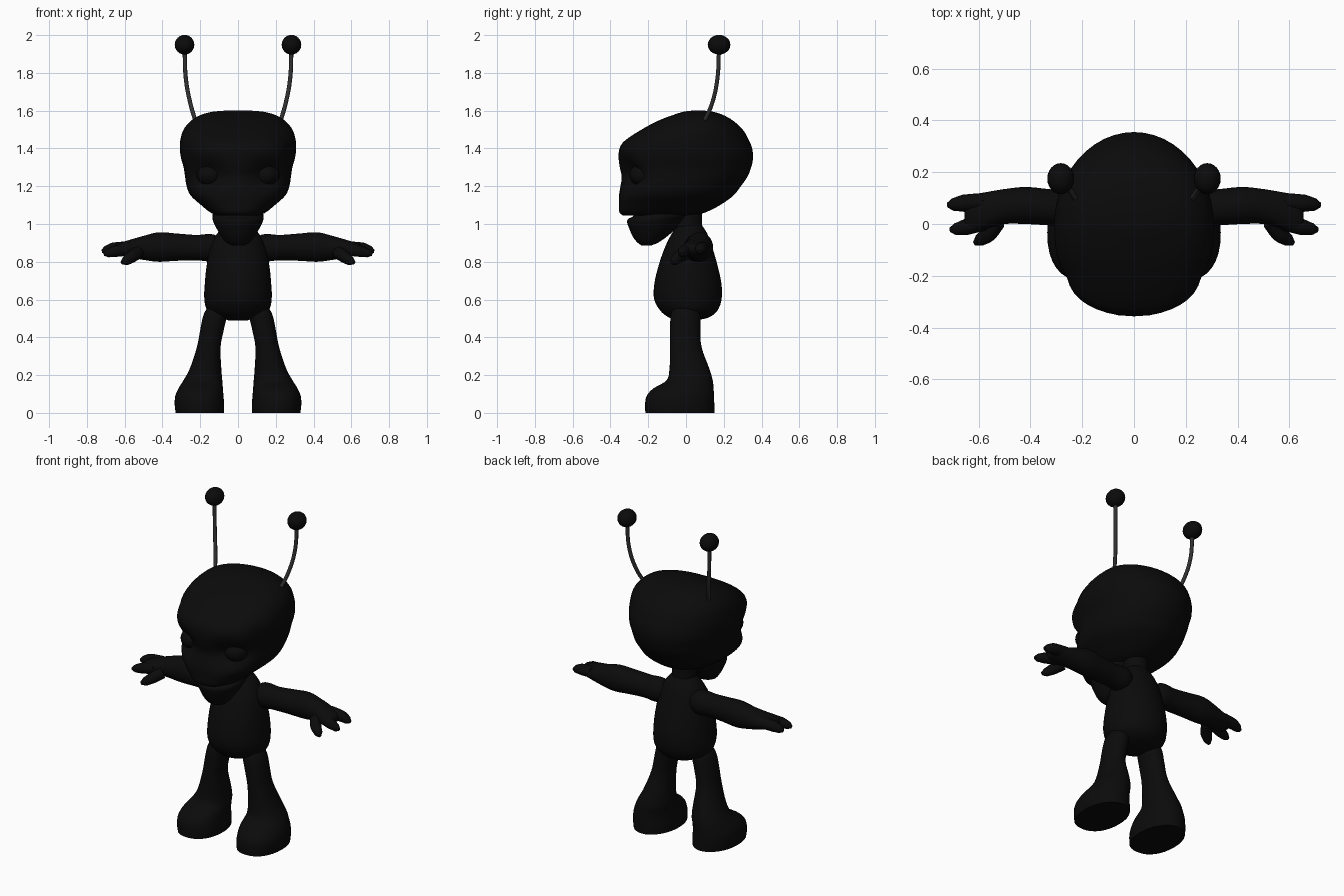
import bpy, math
from mathutils import Vector

if "Cube" in bpy.data.objects:
    bpy.data.objects.remove(bpy.data.objects["Cube"])


def material(name, v):
    m = bpy.data.materials.new(name)
    m.diffuse_color = (v, v, v, 1)
    m.use_nodes = True
    m.node_tree.nodes["Principled BSDF"].inputs["Base Color"].default_value = m.diffuse_color
    return m


BLACK = material("matte black", 0.0032)
GREY = material("dark grey", 0.03)


def finish(ob, mat, mirror=False):
    ob.data.materials.append(mat)
    bpy.ops.object.select_all(action='DESELECT')
    ob.select_set(True)
    bpy.context.view_layer.objects.active = ob
    if mirror:
        ob.modifiers.new("mirror", 'MIRROR').use_mirror_merge = False
    bpy.ops.object.shade_smooth_by_angle(angle=math.radians(50))
    return ob


def spline(keys, steps):
    """Smooth rows through the key rows."""
    rows = []
    for i in range(len(keys) - 1):
        a, b = keys[max(i - 1, 0)], keys[i]
        c, d = keys[i + 1], keys[min(i + 2, len(keys) - 1)]
        h = c[0] - b[0]
        for s in range(steps):
            t = s / steps
            row = [b[0] + h * t]
            for k in range(1, len(b)):
                m0 = (c[k] - a[k]) / (c[0] - a[0]) * h
                m1 = (d[k] - b[k]) / (d[0] - b[0]) * h
                row.append((2*t**3 - 3*t**2 + 1) * b[k] + (t**3 - 2*t**2 + t) * m0
                           + (3*t**2 - 2*t**3) * c[k] + (t**3 - t**2) * m1)
            rows.append(row)
    return rows + [list(keys[-1])]


def loft(name, keys, axis='z', n_front=2.0, segs=32, steps=4, shape=None, mirror=False):
    """Skin rings: key = (position on axis, min u, max u, min y, max y)."""
    rows = spline(keys, steps)
    verts, faces = [], []
    for p, u0, u1, y0, y1 in rows:
        for j in range(segs):
            a = 2 * math.pi * j / segs
            c, s = math.cos(a), math.sin(a)
            e = 2 / (n_front if s < 0 else 2.0)
            u = (u0 + u1) / 2 + (u1 - u0) / 2 * math.copysign(abs(c) ** e, c)
            y = (y0 + y1) / 2 + (y1 - y0) / 2 * math.copysign(abs(s) ** e, s)
            v = Vector((u, y, p)) if axis == 'z' else Vector((p, y, u))
            verts.append(shape(v) if shape else v)
    for i in range(len(rows) - 1):
        for j in range(segs):
            k = (j + 1) % segs
            f = (i*segs + j, i*segs + k, (i+1)*segs + k, (i+1)*segs + j)
            faces.append(f if axis == 'z' else f[::-1])
    low, high = list(range(segs)), list(range((len(rows)-1)*segs, len(rows)*segs))
    faces += [low[::-1], high] if axis == 'z' else [low, high[::-1]]
    me = bpy.data.meshes.new(name)
    me.from_pydata(verts, [], faces)
    ob = bpy.data.objects.new(name, me)
    bpy.context.collection.objects.link(ob)
    return finish(ob, BLACK, mirror)


def ball(name, loc, size, mirror=True, segs=24):
    bpy.ops.mesh.primitive_uv_sphere_add(segments=segs, ring_count=segs // 2, radius=1)
    ob = bpy.context.object
    ob.name = name
    for v in ob.data.vertices:
        v.co = Vector([v.co[i] * size[i] + loc[i] for i in range(3)])
    return finish(ob, BLACK, mirror)


def tube(name, pts, mat):
    """Mirrored tapered tube: point = (x, y, z, radius)."""
    cu = bpy.data.curves.new(name, 'CURVE')
    cu.dimensions = '3D'
    cu.bevel_depth = 1
    cu.bevel_resolution = 3
    cu.use_fill_caps = True
    cu.resolution_u = 6
    sp = cu.splines.new('BEZIER')
    sp.bezier_points.add(len(pts) - 1)
    for b, p in zip(sp.bezier_points, pts):
        b.co, b.radius = p[:3], p[3]
        b.handle_left_type = b.handle_right_type = 'AUTO'
    ob = bpy.data.objects.new(name, cu)
    bpy.context.collection.objects.link(ob)
    bpy.ops.object.select_all(action='DESELECT')
    ob.select_set(True)
    bpy.context.view_layer.objects.active = ob
    bpy.ops.object.convert(target='MESH')
    return finish(bpy.context.object, mat, True)


def sculpt_face(v):
    """Press eye sockets, a nose bridge and temples into the skull."""
    def bump(cx, cz, rx, rz):
        return math.exp(-((abs(v.x) - cx) / rx) ** 2 - ((v.z - cz) / rz) ** 2)
    if v.y < -0.1:
        w = min(1, (-0.1 - v.y) / 0.12)
        v.y += w * 0.06 * bump(0.15, 1.26, 0.08, 0.075)
    t = math.exp(-((v.y + 0.2) / 0.05) ** 2 - ((v.z - 1.38) / 0.13) ** 2)
    v.x *= 1 - 0.05 * t
    return v


# head
head_keys = [(z, -w, w, a, b) for z, w, a, b in [
    (1.045, 0.11, -0.335, 0.04), (1.06, 0.145, -0.352, 0.10), (1.10, 0.195, -0.355, 0.18),
    (1.15, 0.25, -0.355, 0.25), (1.20, 0.272, -0.348, 0.29), (1.25, 0.28, -0.342, 0.325),
    (1.30, 0.288, -0.352, 0.345), (1.35, 0.302, -0.357, 0.355), (1.40, 0.308, -0.352, 0.35),
    (1.44, 0.306, -0.325, 0.335), (1.50, 0.288, -0.235, 0.30), (1.55, 0.245, -0.14, 0.245),
    (1.58, 0.19, -0.06, 0.19), (1.595, 0.13, -0.01, 0.14), (1.60, 0.07, 0.03, 0.10)]]
loft("head", head_keys, n_front=2.5, segs=48, shape=sculpt_face)

# lower jaw
jaw_keys = [(z, -w, w, a, b) for z, w, a, b in [
    (0.886, 0.03, -0.235, -0.185), (0.90, 0.06, -0.255, -0.15), (0.93, 0.085, -0.28, -0.105),
    (0.97, 0.11, -0.298, -0.06), (1.01, 0.13, -0.312, -0.02), (1.028, 0.135, -0.305, 0.0),
    (1.04, 0.135, -0.28, 0.01), (1.08, 0.13, -0.27, 0.02)]]
loft("lower_jaw", jaw_keys)

# eyes
ball("eyes", (0.15, -0.225, 1.26), (0.07, 0.075, 0.062))

# neck and torso
loft("neck", [(0.96, -0.07, 0.07, -0.055, 0.085), (1.14, -0.07, 0.07, -0.055, 0.085)])
torso_keys = [(z, -w, w, a, b) for z, w, a, b in [
    (0.49, 0.05, -0.04, 0.06), (0.505, 0.105, -0.09, 0.12), (0.54, 0.16, -0.135, 0.165),
    (0.60, 0.178, -0.168, 0.188), (0.68, 0.176, -0.168, 0.188), (0.78, 0.166, -0.145, 0.167),
    (0.88, 0.145, -0.11, 0.138), (0.95, 0.11, -0.075, 0.112), (1.0, 0.065, -0.04, 0.08)]]
loft("torso", torso_keys, segs=36)

# legs with boot-like feet
leg_keys = [(0.0, 0.075, 0.33, -0.215, 0.15), (0.04, 0.073, 0.335, -0.217, 0.15),
            (0.09, 0.077, 0.332, -0.208, 0.148), (0.13, 0.08, 0.315, -0.172, 0.146),
            (0.17, 0.083, 0.29, -0.105, 0.142), (0.23, 0.088, 0.257, -0.088, 0.125),
            (0.35, 0.092, 0.217, -0.084, 0.082), (0.45, 0.073, 0.198, -0.084, 0.076),
            (0.52, 0.058, 0.182, -0.08, 0.075), (0.57, 0.065, 0.155, -0.06, 0.06)]
loft("legs", leg_keys, n_front=2.3, mirror=True)

# arms with palms
arm_keys = [(0.08, 0.85, 0.91, 0.03, 0.09), (0.13, 0.805, 0.945, -0.01, 0.125),
            (0.22, 0.808, 0.942, -0.01, 0.125), (0.33, 0.805, 0.95, -0.005, 0.135),
            (0.42, 0.80, 0.956, 0.0, 0.143), (0.50, 0.81, 0.937, 0.0, 0.135),
            (0.56, 0.82, 0.92, -0.015, 0.125), (0.61, 0.83, 0.905, -0.03, 0.115),
            (0.645, 0.845, 0.892, -0.02, 0.10), (0.655, 0.858, 0.88, 0.0, 0.08)]
loft("arms", arm_keys, axis='x', mirror=True)

# fingers and thumbs
tube("outer_fingers", [(0.58, 0.085, 0.875, 0.035), (0.66, 0.08, 0.87, 0.033),
                       (0.70, 0.075, 0.86, 0.024), (0.72, 0.073, 0.855, 0.01)], BLACK)
tube("inner_fingers", [(0.58, 0.01, 0.865, 0.035), (0.65, -0.012, 0.855, 0.031),
                       (0.69, -0.02, 0.845, 0.023), (0.71, -0.022, 0.84, 0.01)], BLACK)
tube("thumbs", [(0.53, 0.01, 0.85, 0.035), (0.565, -0.04, 0.825, 0.032),
                (0.595, -0.062, 0.805, 0.025), (0.615, -0.075, 0.795, 0.01)], BLACK)

# antennae
tube("antenna_stems", [(0.22, 0.09, 1.53, 0.011), (0.25, 0.135, 1.63, 0.011),
                       (0.275, 0.165, 1.76, 0.011), (0.283, 0.175, 1.93, 0.011)], GREY)
ball("antenna_tips", (0.283, 0.175, 1.949), (0.052, 0.06, 0.052))
